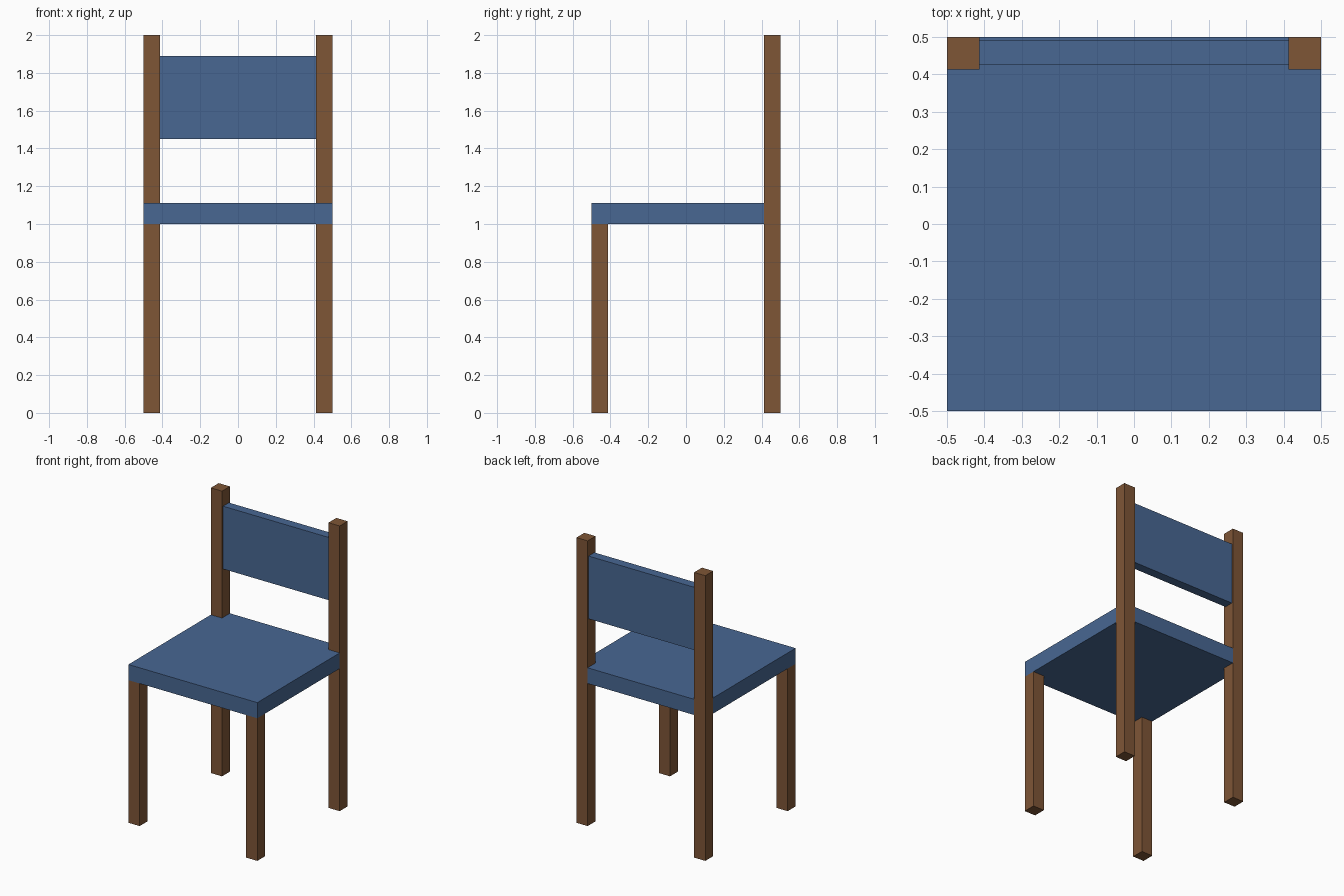
import bpy
import bmesh

if "Cube" in bpy.data.objects:
    bpy.data.objects.remove(bpy.data.objects["Cube"])


def material(name, color):
    mat = bpy.data.materials.new(name)
    mat.diffuse_color = (*color, 1.0)
    mat.use_nodes = True
    mat.node_tree.nodes["Principled BSDF"].inputs["Base Color"].default_value = mat.diffuse_color
    return mat


def prism(name, outline, z0, z1, mat):
    """Extrude a counter-clockwise XY outline from z0 up to z1."""
    bm = bmesh.new()
    base = bm.faces.new([bm.verts.new((x, y, z0)) for x, y in outline])
    top = bmesh.ops.extrude_face_region(bm, geom=[base], use_keep_orig=True)
    verts = [g for g in top["geom"] if isinstance(g, bmesh.types.BMVert)]
    bmesh.ops.translate(bm, verts=verts, vec=(0, 0, z1 - z0))
    bmesh.ops.recalc_face_normals(bm, faces=bm.faces)
    mesh = bpy.data.meshes.new(name)
    bm.to_mesh(mesh)
    bm.free()
    mesh.materials.append(mat)
    obj = bpy.data.objects.new(name, mesh)
    bpy.context.collection.objects.link(obj)
    return obj


def rect(x0, x1, y0, y1):
    return [(x0, y0), (x1, y0), (x1, y1), (x0, y1)]


HALF = 0.5      # half width and depth of the chair
INNER = 0.413   # inner face of the legs
SEAT_Z = 1.0

wood = material("wood", (0.21, 0.092, 0.037))
blue = material("blue", (0.065, 0.136, 0.29))

# Front legs stop under the seat, back posts run up to the top
for side, sign in (("left", -1), ("right", 1)):
    x0, x1 = sorted((sign * INNER, sign * HALF))
    prism(f"front_leg_{side}", rect(x0, x1, -HALF, -INNER), 0, SEAT_Z, wood)
    prism(f"back_post_{side}", rect(x0, x1, INNER, HALF), 0, 2.0, wood)

# Seat, notched around the back posts
prism("seat", [(-HALF, -HALF), (HALF, -HALF), (HALF, INNER), (INNER, INNER),
               (INNER, HALF), (-INNER, HALF), (-INNER, INNER), (-HALF, INNER)],
      SEAT_Z, 1.11, blue)

# Backrest panel between the posts
prism("backrest", rect(-INNER, INNER, 0.425, 0.49), 1.45, 1.89, blue)
